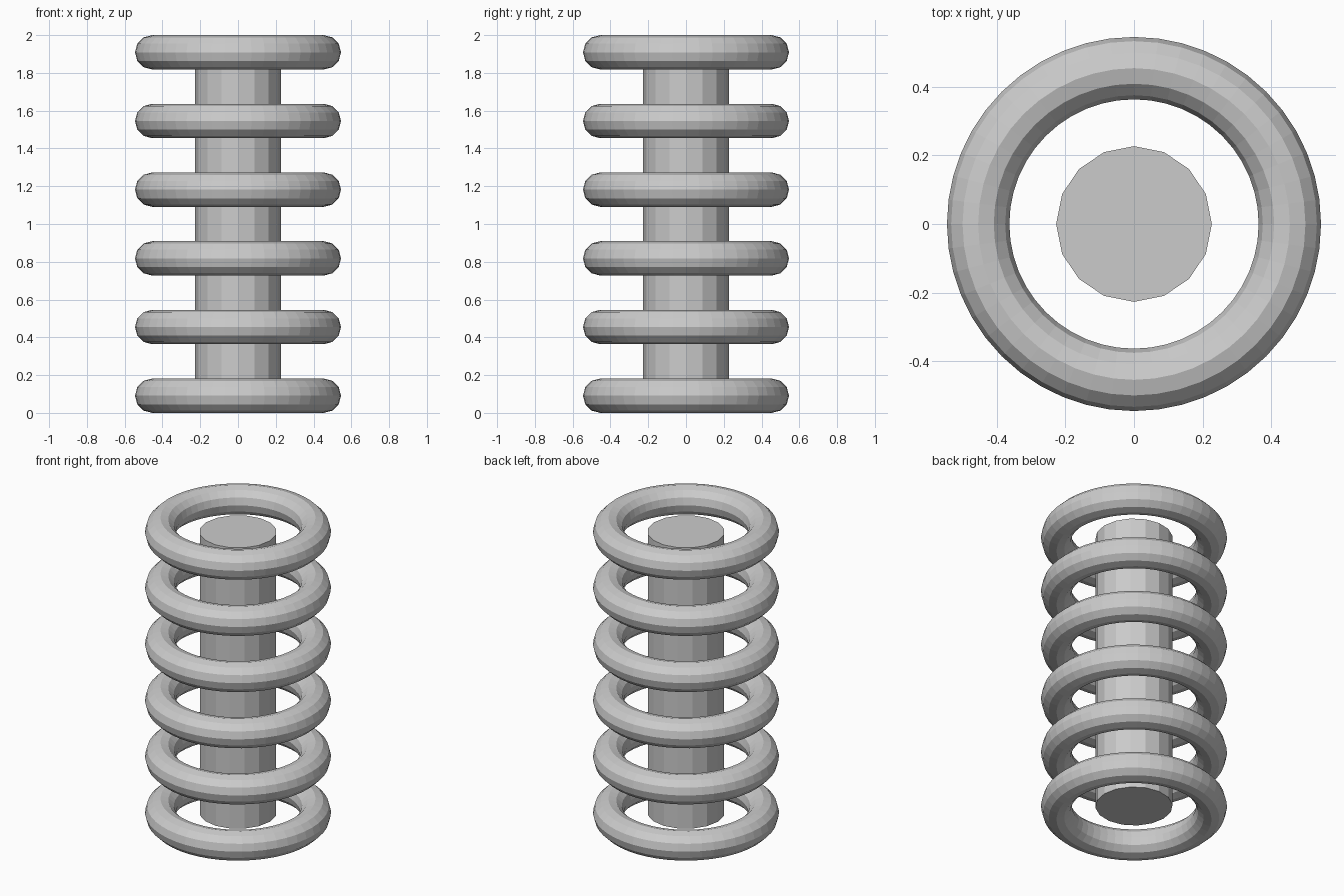
import bpy

if "Cube" in bpy.data.objects:
    bpy.data.objects.remove(bpy.data.objects["Cube"])

RINGS = 6
MINOR = 0.091           # ring tube radius
MAJOR = 0.4545          # ring centre-line radius
BOTTOM, TOP = MINOR, 2.0 - MINOR

# central 16-sided core, running between the centres of the end rings
bpy.ops.mesh.primitive_cylinder_add(vertices=16, radius=0.227, depth=TOP - BOTTOM,
                                    location=(0, 0, 1))
bpy.context.object.name = "core_rod"

# evenly spaced floating rings around the core
for i in range(RINGS):
    z = BOTTOM + (TOP - BOTTOM) * i / (RINGS - 1)
    bpy.ops.mesh.primitive_torus_add(major_segments=48, minor_segments=12,
                                     major_radius=MAJOR, minor_radius=MINOR,
                                     location=(0, 0, z))
    bpy.context.object.name = f"ring_{i + 1}"
